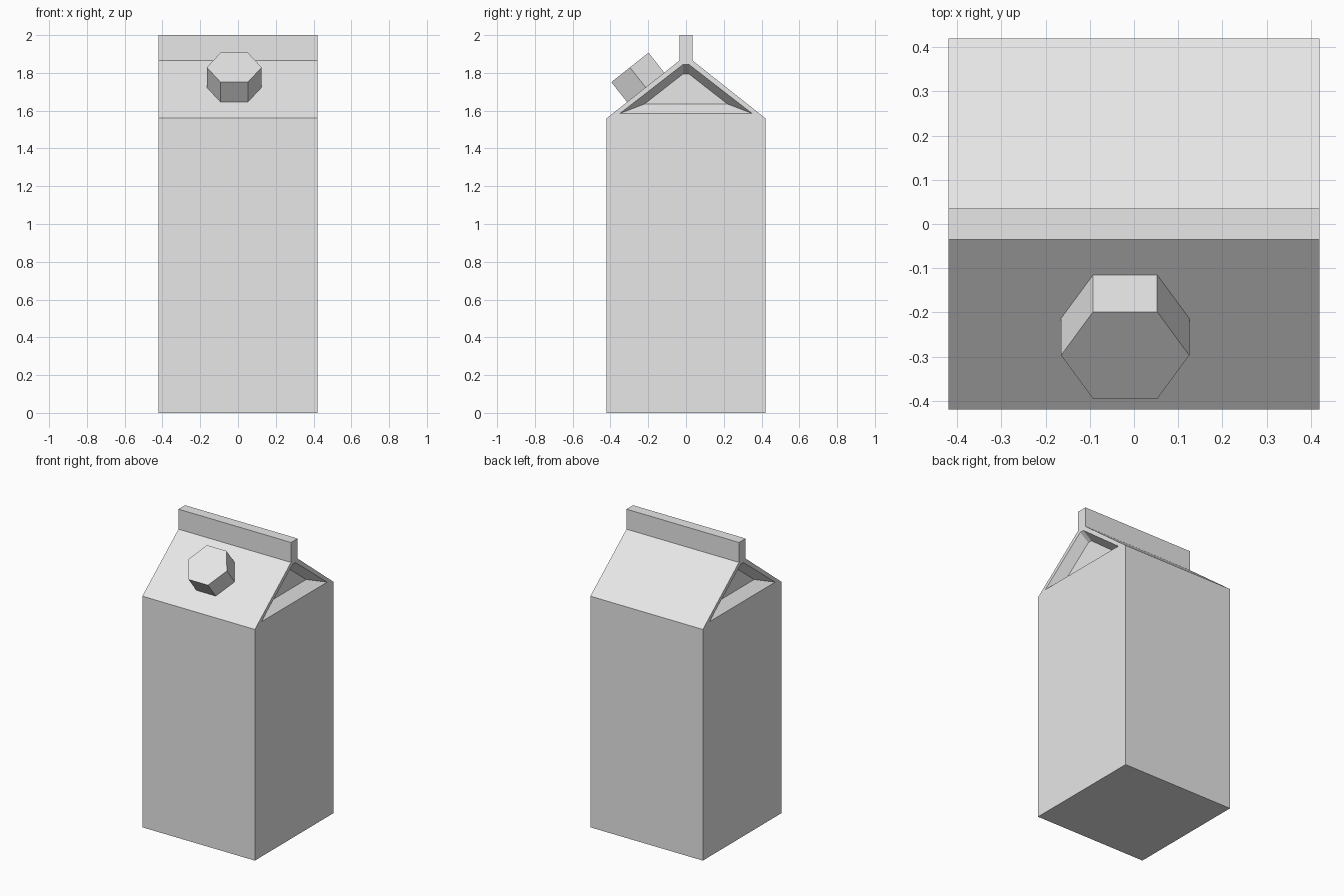
import bpy, bmesh
from math import atan2
from mathutils import Matrix, Vector

cube = bpy.data.objects.get("Cube")
if cube:
    bpy.data.objects.remove(cube, do_unlink=True)

HALF = 0.42            # half the width and depth of the carton
EAVE, RIDGE, TOP = 1.56, 1.865, 2.0
FIN = 0.035            # half the thickness of the top seal
RECESS = 0.065         # depth of the gable fold

card = bpy.data.materials.new("light_grey_card")
card.use_nodes = True
card.diffuse_color = (0.8, 0.8, 0.8, 1)
card.node_tree.nodes["Principled BSDF"].inputs["Base Color"].default_value = (0.8, 0.8, 0.8, 1)


def finish(bm, name):
    bmesh.ops.recalc_face_normals(bm, faces=bm.faces)
    mesh = bpy.data.meshes.new(name)
    bm.to_mesh(mesh)
    bm.free()
    mesh.materials.append(card)
    obj = bpy.data.objects.new(name, mesh)
    bpy.context.collection.objects.link(obj)
    return obj


# Carton: gabled profile across x, with a sunken fold in each gable
outline = [(-HALF, 0), (HALF, 0), (HALF, EAVE), (FIN, RIDGE),
           (FIN, TOP), (-FIN, TOP), (-FIN, RIDGE), (-HALF, EAVE)]
opening = [(-0.35, 1.585), (0.35, 1.585), (0.015, 1.845), (-0.015, 1.845)]
pocket = [(-0.22, 1.635), (0.22, 1.635), (0.015, 1.795), (-0.015, 1.795)]

bm = bmesh.new()


def ring(points, x):
    return [bm.verts.new((x, y, z)) for y, z in points]


def gable(side):
    a, b, c, d, e, f, g, h = outer = ring(outline, side * HALF)
    p, q, r, s = rim = ring(opening, side * HALF)
    floor = ring(pocket, side * (HALF - RECESS))
    # End wall, border strips around the opening, and end of the seal
    for face in ((a, b, c, h), (h, c, q, p), (c, d, r, q),
                 (d, g, s, r), (g, h, p, s), (d, e, f, g), floor):
        bm.faces.new(face)
    # Sloping sides of the fold
    for i in range(4):
        j = (i + 1) % 4
        bm.faces.new((rim[i], rim[j], floor[j], floor[i]))
    return outer


left, right = gable(1), gable(-1)
for i in range(8):
    j = (i + 1) % 8
    bm.faces.new((left[i], left[j], right[j], right[i]))
finish(bm, "carton")

# Six-sided cap standing square on the front roof panel
thickness = 0.135
bm = bmesh.new()
bmesh.ops.create_cone(bm, cap_ends=True, segments=6, radius1=0.145,
                      radius2=0.145, depth=thickness)
# Put corners on the x axis
corner = max(bm.verts, key=lambda v: v.co.x).co
bm.transform(Matrix.Rotation(-atan2(corner.y, corner.x), 4, "Z"))
bm.transform(Matrix.Translation((0, 0, -thickness / 2)))
cap = finish(bm, "cap")
slope = atan2(RIDGE - EAVE, HALF - FIN)
cap.matrix_world = (Matrix.Translation(Vector((-0.02, -0.297, 1.829)))
                    @ Matrix.Rotation(slope, 4, "X"))
